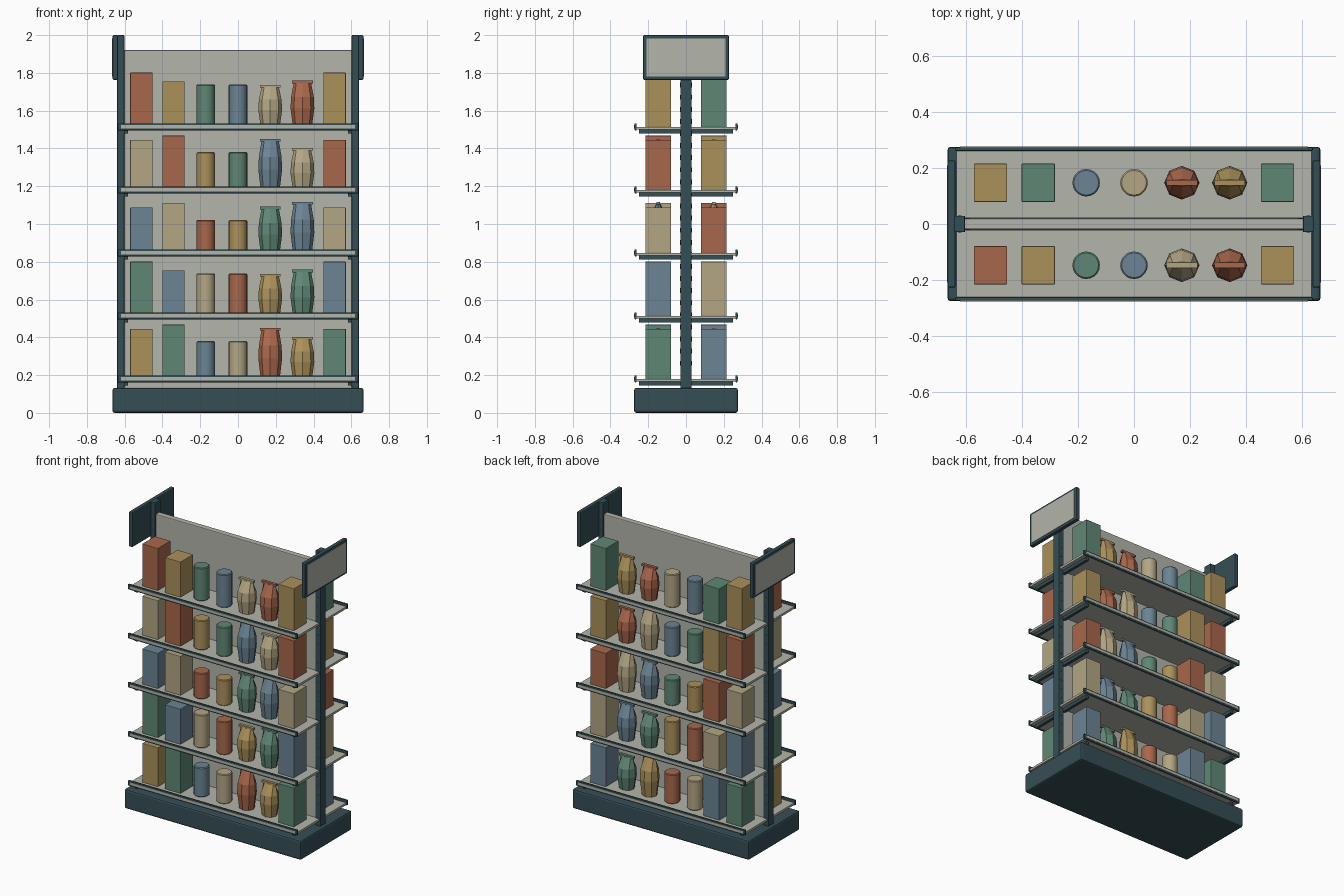
import bpy, bmesh, math

cube = bpy.data.objects.get("Cube")
if cube:
    bpy.data.objects.remove(cube, do_unlink=True)


def material(name, hex_code):
    rgb = [int(hex_code[i:i + 2], 16) / 255 for i in (0, 2, 4)]
    col = [((c + 0.055) / 1.055) ** 2.4 for c in rgb] + [1]
    m = bpy.data.materials.new(name)
    m.use_nodes = True
    m.diffuse_color = col
    m.node_tree.nodes["Principled BSDF"].inputs["Base Color"].default_value = col
    return m


frame = material("dark teal metal", "354e55")
cream = material("warm grey panel", "b3b5aa")
goods = [material("brick red", "a9674c"), material("ochre", "ab915b"),
         material("bottle green", "5f8775"), material("slate blue", "6b8494"),
         material("tan", "b3a684")]


def finish(name, bm, mat):
    bmesh.ops.recalc_face_normals(bm, faces=bm.faces)
    mesh = bpy.data.meshes.new(name)
    bm.to_mesh(mesh)
    bm.free()
    mesh.materials.append(mat)
    ob = bpy.data.objects.new(name, mesh)
    bpy.context.collection.objects.link(ob)
    return ob


def box(name, x, y, z, mat, bevel=0.0):
    """Box from (min, max) pairs, with optional bevelled edges."""
    bm = bmesh.new()
    bmesh.ops.create_cube(bm, size=1)
    for v in bm.verts:
        v.co = [lo + (c + 0.5) * (hi - lo) for c, (lo, hi) in zip(v.co, (x, y, z))]
    if bevel:
        bmesh.ops.bevel(bm, geom=bm.edges[:], offset=bevel, segments=2,
                        profile=0.5, affect='EDGES')
    return finish(name, bm, mat)


def span(centre, half):
    return tuple(sorted((centre - half, centre + half)))


def pair(a, b, side):
    return tuple(sorted((a * side, b * side)))


def lathe(name, x, y, z, rings, sides, mat):
    """Closed solid through elliptical rings (height, x radius, y radius)."""
    bm = bmesh.new()
    loops = []
    for h, rx, ry in rings:
        angles = [math.tau * k / sides for k in range(sides)]
        loops.append([bm.verts.new((x + rx * math.cos(a), y + ry * math.sin(a), z + h))
                      for a in angles])
    for low, high in zip(loops, loops[1:]):
        for k in range(sides):
            n = (k + 1) % sides
            bm.faces.new((low[k], low[n], high[n], high[k]))
    bm.faces.new(loops[0])
    bm.faces.new(loops[-1])
    return finish(name, bm, mat)


def can(x, y, z, h, mat):
    r, c = 0.049, 0.005
    rings = [(0, r - c, r - c), (c, r, r), (h - c, r, r), (h, r - c, r - c)]
    ob = lathe("can", x, y, z, rings, 20, mat)
    for p in ob.data.polygons:
        p.use_smooth = len(p.vertices) == 4 and abs(p.normal.z) < 0.1


def bag(x, y, z, h, mat):
    # faceted pouch pinched at the neck, with a flat seal strip on top
    rings = [(0, 0.05, 0.046), (h * 0.4, 0.063, 0.06),
             (h * 0.65, 0.06, 0.054), (h - 0.012, 0.046, 0.012)]
    lathe("bag", x, y, z, rings, 8, mat)
    box("bag_seal", span(x, 0.055), span(y, 0.01), (z + h - 0.014, z + h), mat)


# Base, centre panel
box("base", (-0.665, 0.665), (-0.275, 0.275), (0, 0.132), frame, 0.012)
box("back_panel", (-0.607, 0.607), (-0.02, 0.02), (0.13, 1.92), cream, 0.005)

# Uprights with slots, end signs
for s, label in ((1, "left"), (-1, "right")):
    box(label + "_post", pair(0.602, 0.64, s), (-0.029, 0.029), (0.13, 2), frame, 0.004)
    for side in (-1, 1):
        for k in range(26):
            z = 0.25 + k * 0.064
            box("post_slot", span(0.621 * s, 0.006), pair(0.026, 0.031, side),
                (z, z + 0.026), frame)
    box(label + "_sign_frame", pair(0.636, 0.664, s), (-0.227, 0.227),
        (1.763, 2), frame, 0.006)
    box(label + "_sign_face", pair(0.66, 0.667, s), (-0.208, 0.208), (1.78, 1.983), cream)

# Shelves and goods on both sides
box_heights = (0.265, 0.287, 0.24)
can_heights = (0.2, 0.225, 0.175)
bag_heights = (0.245, 0.27, 0.222)
for level in range(5):
    top = 0.18 + level * 0.3335
    for side in (-1, 1):
        box("shelf", (-0.632, 0.632), pair(0.022, 0.264, side), (top - 0.015, top), cream)
        box("shelf_lip", (-0.637, 0.637), pair(0.261, 0.273, side),
            (top - 0.018, top + 0.018), frame, 0.003)
        box("price_strip", (-0.62, 0.62), pair(0.27, 0.2755, side),
            (top - 0.008, top + 0.009), cream)
        for s in (-1, 1):
            box("shelf_bracket", span(0.593 * s, 0.011), pair(0.02, 0.25, side),
                (top - 0.036, top - 0.012), frame, 0.003)
        y = 0.147 * side
        shift = 1 if side < 0 else 2
        for i in range(7):
            x = -0.5115 + i * 0.1705
            mat = goods[(i + level + shift) % 5]
            turn = (i + level) % 3
            if i in (2, 3):
                can(x, y, top, can_heights[level % 3], mat)
            elif i in (4, 5):
                bag(x, y, top, bag_heights[turn], mat)
            else:
                box("carton", span(x, 0.059), span(y, 0.068),
                    (top, top + box_heights[turn]), mat, 0.002)
